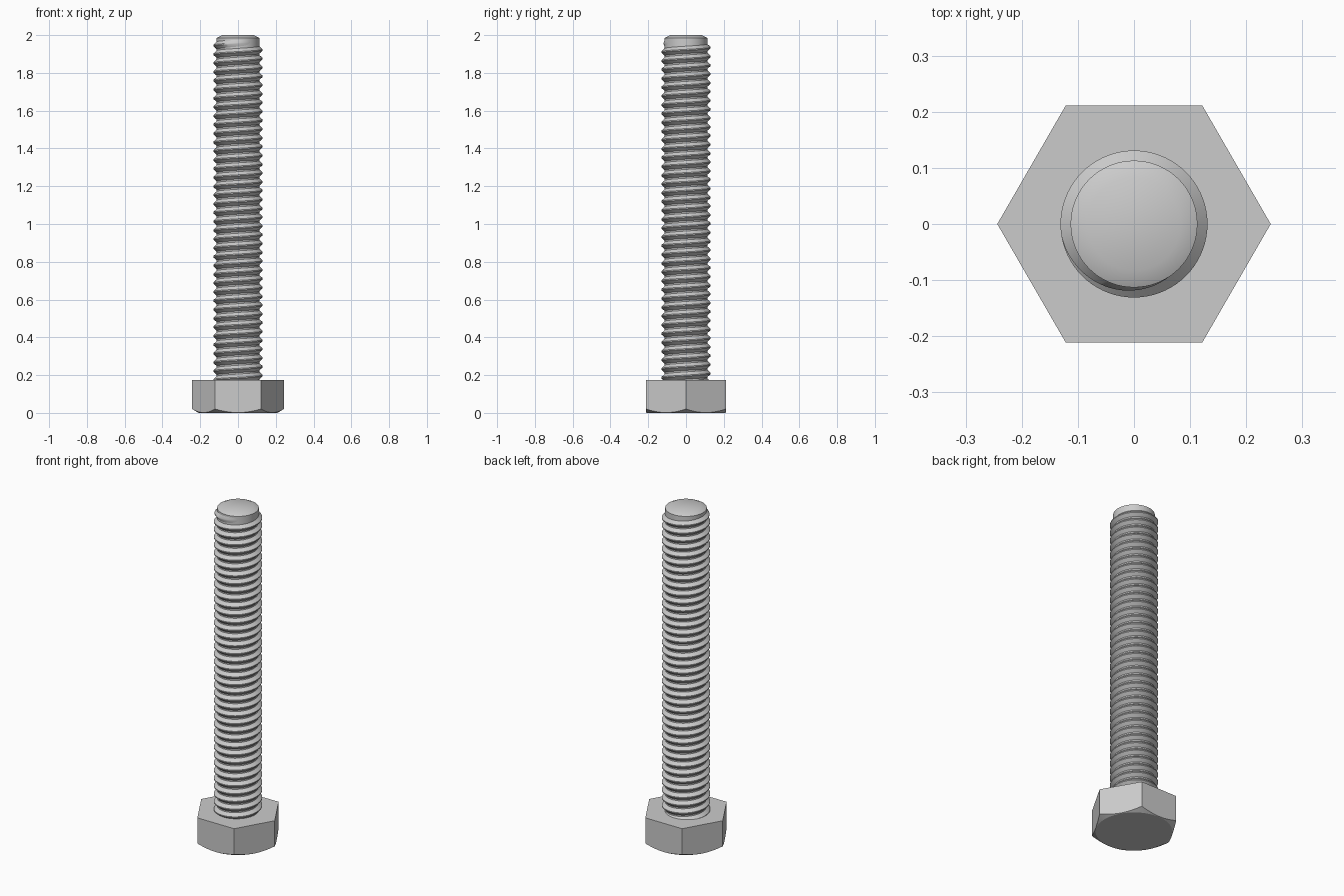
import bpy
import bmesh
from math import cos, sin, tan, pi, radians

if "Cube" in bpy.data.objects:
    bpy.data.objects.remove(bpy.data.objects["Cube"], do_unlink=True)

# Overall dimensions
FLAT = 0.211          # half the width across the hexagon flats
HEAD_TOP = 0.174
ROOT, CREST = 0.112, 0.131
PITCH = 0.0466
SEGMENTS = 72

steel = bpy.data.materials.new("grey steel")
steel.use_nodes = True
colour = (0.6, 0.6, 0.6, 1)
steel.diffuse_color = colour
steel.node_tree.nodes["Principled BSDF"].inputs["Base Color"].default_value = colour


def polar(radius, angle, z):
    return (radius * cos(angle), radius * sin(angle), z)


def finish(name, bm):
    bmesh.ops.recalc_face_normals(bm, faces=bm.faces)
    mesh = bpy.data.meshes.new(name)
    bm.to_mesh(mesh)
    bm.free()
    mesh.materials.append(steel)
    obj = bpy.data.objects.new(name, mesh)
    bpy.context.collection.objects.link(obj)
    bpy.ops.object.select_all(action='DESELECT')
    obj.select_set(True)
    bpy.context.view_layer.objects.active = obj
    bpy.ops.object.shade_smooth_by_angle(angle=radians(30))


def skin(bm, rows, closed):
    """Join neighbouring rows of vertices with quads."""
    for a, b in zip(rows, rows[1:]):
        count = len(a)
        for i in range(count if closed else count - 1):
            j = (i + 1) % count
            bm.faces.new((a[i], a[j], b[j], b[i]))


def stacked_rings(name, ring_points):
    """Closed solid from rings; each ring is a function of the angle."""
    bm = bmesh.new()
    angles = [2 * pi * i / SEGMENTS for i in range(SEGMENTS)]
    rows = [[bm.verts.new(point(a)) for a in angles] for point in ring_points]
    skin(bm, rows, True)
    bm.faces.new(rows[0])
    bm.faces.new(rows[-1])
    finish(name, bm)


# Hexagonal head, its lower corners cut by a shallow cone
def hex_radius(angle):
    return FLAT / cos(angle % (pi / 3) - pi / 6)


BEARING = FLAT - 0.003
stacked_rings("hex_head", [
    lambda a: polar(BEARING, a, 0),
    lambda a: polar(hex_radius(a), a, (hex_radius(a) - BEARING) * tan(pi / 6)),
    lambda a: polar(hex_radius(a), a, HEAD_TOP),
])

# Shank core with a chamfered tip
profile = [(ROOT + 0.001, HEAD_TOP - 0.01), (ROOT + 0.001, 1.985), (0.083, 2)]
stacked_rings("shank", [lambda a, r=r, z=z: polar(r, a, z) for r, z in profile])

# Right-handed helical thread that fades out at the tip
bm = bmesh.new()
END_Z, END_ANGLE = 1.962, radians(310)
steps = int((END_Z - HEAD_TOP + PITCH) / PITCH * SEGMENTS)
fade = SEGMENTS // 3
rows = []
for s in range(steps + 1):
    left = steps - s
    angle = END_ANGLE - 2 * pi * left / SEGMENTS
    z = END_Z - PITCH * left / SEGMENTS
    crest = ROOT + (CREST - ROOT) * min(1, left / fade)
    section = [(ROOT, -7), (crest, -1), (crest, 1), (ROOT, 7)]
    rows.append([bm.verts.new(polar(r, angle, z + k * PITCH / 16)) for r, k in section])
skin(bm, rows, False)
bm.faces.new(rows[0])
finish("thread", bm)
